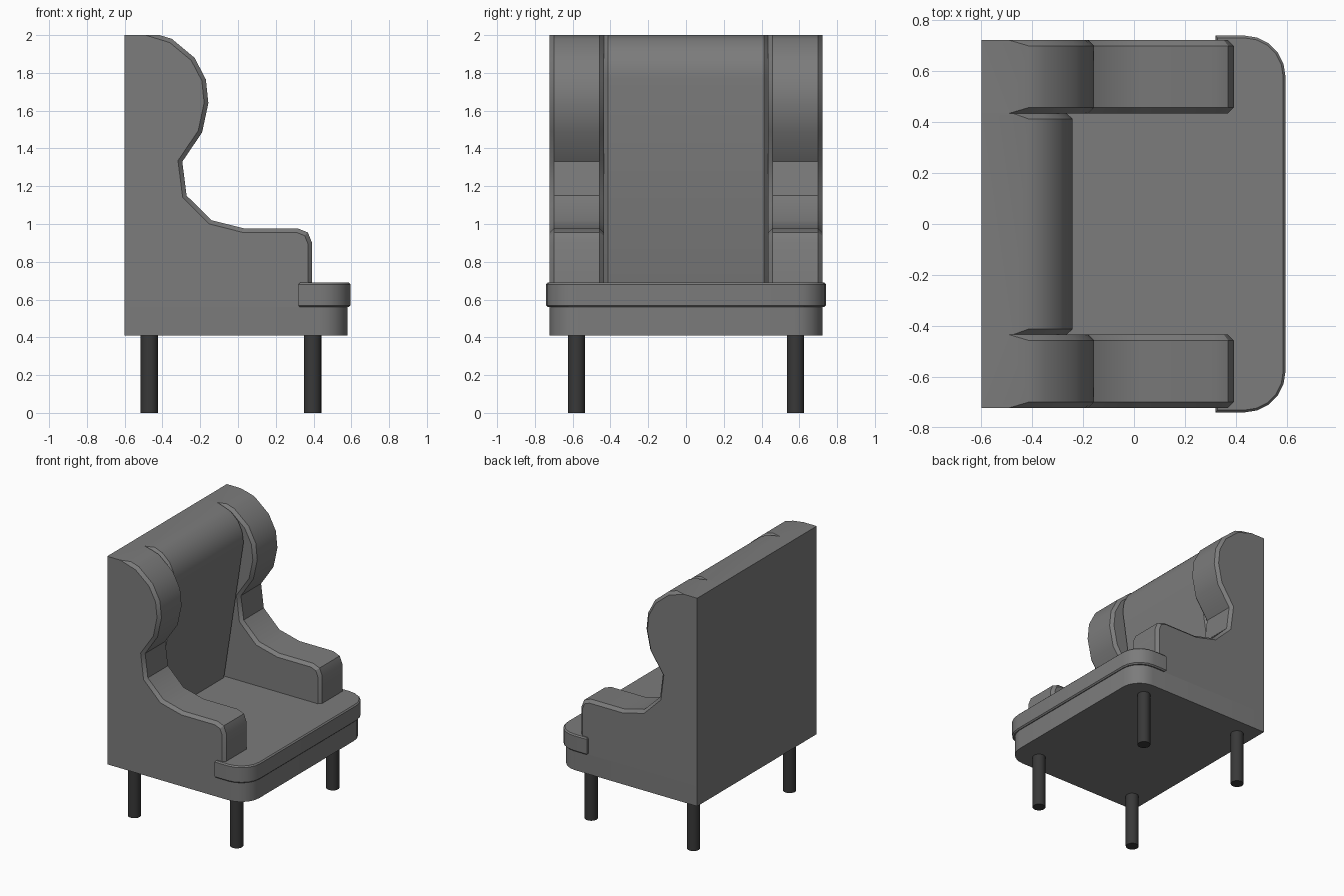
import bpy, bmesh, math

if "Cube" in bpy.data.objects:
    bpy.data.objects.remove(bpy.data.objects["Cube"])

def material(name, c):
    m = bpy.data.materials.new(name)
    m.diffuse_color = (c, c, c, 1)
    m.use_nodes = True
    m.node_tree.nodes["Principled BSDF"].inputs["Base Color"].default_value = m.diffuse_color
    return m

FABRIC = material("grey fabric", 0.2)
WOOD = material("dark leg", 0.04)

def finish(name, bm, mat, angle=32):
    bmesh.ops.recalc_face_normals(bm, faces=bm.faces[:])
    me = bpy.data.meshes.new(name)
    bm.to_mesh(me)
    bm.free()
    ob = bpy.data.objects.new(name, me)
    bpy.context.collection.objects.link(ob)
    me.materials.append(mat)
    bpy.ops.object.select_all(action='DESELECT')
    ob.select_set(True)
    bpy.context.view_layer.objects.active = ob
    bpy.ops.object.shade_smooth_by_angle(angle=math.radians(angle))
    return ob

def prism(points, axis):
    """Extrude a closed outline along the given vector."""
    bm = bmesh.new()
    f = bm.faces.new([bm.verts.new(p) for p in points])
    r = bmesh.ops.extrude_face_region(bm, geom=[f])
    verts = [g for g in r['geom'] if isinstance(g, bmesh.types.BMVert)]
    bmesh.ops.translate(bm, verts=verts, vec=axis)
    bmesh.ops.recalc_face_normals(bm, faces=bm.faces[:])
    return bm

def bevel(bm, edges, offset):
    bmesh.ops.bevel(bm, geom=edges, offset=offset, segments=1,
                    profile=0.5, affect='EDGES', clamp_overlap=True)

def side_profile(name, outline, y0, y1, offset):
    """Side outline across the width, chamfered along its front run only."""
    bm = prism([(x, y0, z) for x, z in outline], (0, y1 - y0, 0))
    front = [e for e in bm.edges
             if abs(e.verts[0].co.y - e.verts[1].co.y) < 1e-5
             and all(v.co.x > -0.59 for v in e.verts)]
    bevel(bm, front, offset)
    return finish(name, bm, FABRIC)

def rounded_front(x0, x1, w, r, n=5):
    """Plan outline with the two front corners rounded."""
    arc = [(x1 - r + r * math.sin(a), w - r + r * math.cos(a))
           for a in [math.pi / 2 * i / n for i in range(n + 1)]]
    right = [(x0, w)] + arc
    return right + [(x, -y) for x, y in reversed(right)]

# Wings and arms
wing = [(-0.6, 0.56), (-0.6, 2.0), (-0.415, 2.0), (-0.35, 1.98), (-0.23, 1.88),
        (-0.17, 1.765), (-0.157, 1.64), (-0.19, 1.485), (-0.295, 1.33),
        (-0.272, 1.15), (-0.14, 1.02), (0.03, 0.977), (0.315, 0.977),
        (0.37, 0.955), (0.392, 0.9), (0.392, 0.56)]
for s, label in ((1, "left"), (-1, "right")):
    side_profile("wing_arm_" + label, wing, s * 0.435, s * 0.722, 0.022)

# Leaning back rest
back = [(-0.6, 0.56), (-0.6, 2.0), (-0.415, 2.0), (-0.35, 1.975), (-0.29, 1.92),
        (-0.255, 1.85), (-0.242, 1.77), (-0.41, 0.68), (-0.43, 0.56)]
side_profile("back_rest", back, -0.435, 0.435, 0.022)

# Seat base
bm = prism([(x, y, 0.41) for x, y in rounded_front(-0.6, 0.58, 0.722, 0.15)], (0, 0, 0.15))
finish("seat_base", bm, FABRIC)

# T-shaped seat cushion: front lip wraps round the arms
lip = rounded_front(0.32, 0.595, 0.74, 0.16)
tee = lip + [(0.32, -0.44), (-0.45, -0.44), (-0.45, 0.44), (0.32, 0.44)]
bm = prism([(x, y, 0.56) for x, y in tee], (0, 0, 0.13))
rim = [e for e in bm.edges
       if abs(e.verts[0].co.z - e.verts[1].co.z) < 1e-5
       and all(v.co.x > 0.31 for v in e.verts)]
bevel(bm, rim, 0.009)
finish("seat_cushion", bm, FABRIC)

# Legs
for x, fx in ((-0.47, "back"), (0.395, "front")):
    for y, fy in ((-0.58, "right"), (0.58, "left")):
        bm = bmesh.new()
        bmesh.ops.create_cone(bm, cap_ends=True, segments=20, radius1=0.046,
                              radius2=0.046, depth=0.42)
        bmesh.ops.translate(bm, verts=bm.verts[:], vec=(x, y, 0.21))
        finish(fx + "_leg_" + fy, bm, WOOD)
